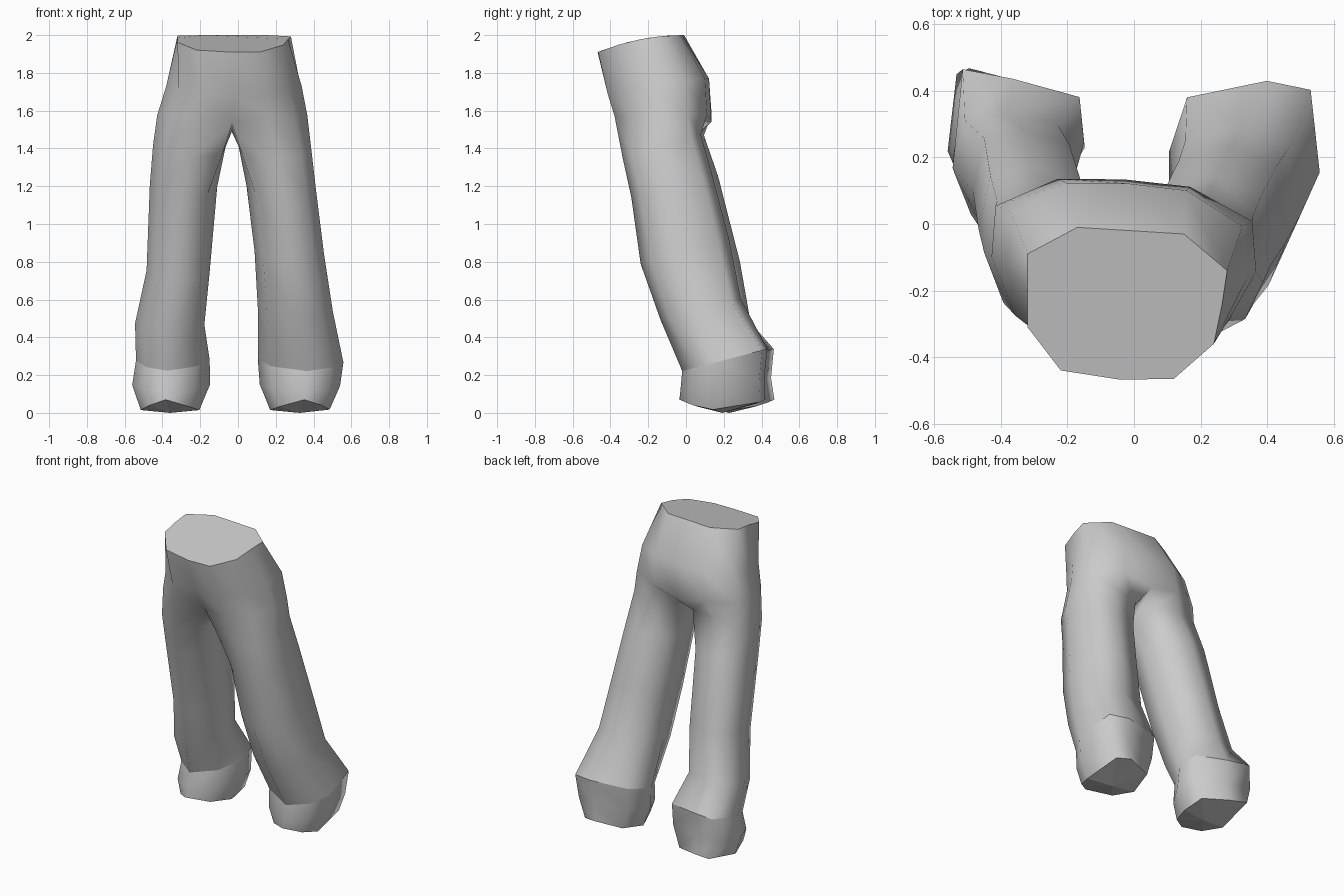
import bpy, bmesh, math

if "Cube" in bpy.data.objects:
    bpy.data.objects.remove(bpy.data.objects["Cube"])

cloth = bpy.data.materials.new("grey_cloth")
cloth.diffuse_color = (0.6, 0.6, 0.6, 1)
cloth.use_nodes = True
cloth.node_tree.nodes["Principled BSDF"].inputs["Base Color"].default_value = cloth.diffuse_color
bm = bmesh.new()


def bridge(a, b):
    """Quads between two rings of equal length."""
    n = len(a)
    for i in range(n):
        j = (i + 1) % n
        bm.faces.new((a[i], a[j], b[j], b[i]))


def sharpen(ring):
    for i, v in enumerate(ring):
        e = bm.edges.get((v, ring[(i + 1) % len(ring)]))
        if e:
            e.smooth = False


# Waist: front centre, right side, back centre, left side
waist_xy = [(-.04, -.468), (.12, -.465), (.24, -.36), (.265, -.24), (.28, -.14),
            (.15, -.03), (-.01, -.02), (-.17, -.01), (-.32, -.09), (-.32, -.2),
            (-.32, -.31), (-.22, -.44)]
waist = []
for x, y in waist_xy:
    t = min(1, max(0, (y + .468) / .45))
    waist.append(bm.verts.new((x, y, 1.91 + .09 * (1 - (1 - t) ** 2))))

# Hips: half outline mirrored to the other side
half = [(0, -.97), (.47, -1), (.82, -.6), (1, 0), (.97, .6), (.5, .96), (0, 1)]
outline = half + [(-u, v) for u, v in half[5:0:-1]]


def hip_ring(x0, x1, y0, y1, zf, zb, dent, drop):
    ring = []
    for u, v in outline:
        x = (x0 + x1) / 2 + u * (x1 - x0) / 2
        y = (y0 + y1) / 2 + v * (y1 - y0) / 2 * (1 - dent * (u == 0 and v < 0))
        y -= .06 * u * (v > -.1) * (x1 - x0) / 2
        z = zf + (zb - zf) * (v + 1) / 2 - drop * (u == 0)
        ring.append(bm.verts.new((x, y, z)))
    return ring


seat = hip_ring(-.38, .337, -.415, .122, 1.69, 1.77, 0, 0)
thigh_top = hip_ring(-.428, .367, -.378, .134, 1.57, 1.58, .26, .04)
bridge(waist, seat)
bridge(seat, thigh_top)
crotch = bm.verts.new((-.033, -.09, 1.488))

# Legs: z, inner x, outer x, front y, back y, tilt
right = [(1.41, .003, .388, -.335, .078, .3), (1.2, .045, .412, -.29, .14, .26),
         (.85, .088, .456, -.24, .23, .26), (.55, .105, .502, -.135, .29, .27),
         (.28, .105, .558, -.02, .43, .26), (.15, .115, .54, -.03, .415, .16)]
left = [(1.41, -.066, -.45, -.30, .095, .3), (1.2, -.11, -.467, -.235, .17, .26),
        (.75, -.15, -.484, -.12, .285, .26), (.47, -.178, -.545, -.03, .335, .27),
        (.28, -.15, -.54, .025, .465, .26), (.15, -.148, -.56, .01, .45, .16)]
# Cross-sections; each leg is turned a little and the cuffs are squarer at the back
right_leg = [(-.75, -.64), (.05, -1), (.72, -.76), (1, -.22), (.85, .76),
             (.1, 1), (-.75, .82), (-1, .05)]
left_leg = [(-.72, -.76), (0, -1), (.7, -.68), (1, .08), (.8, .87),
            (.1, 1), (-.73, .78), (-1, -.05)]
right_cuff = [(-.68, -.58), (.15, -1), (.74, -.68), (1, -.22), (.88, .88),
              (.3, 1), (-.76, .78), (-1, .05)]
left_cuff = [(-.62, -.6), (.15, -1), (.72, -.66), (1, -.05), (.87, 1),
             (.1, .87), (-.93, .62), (-1, 0)]


def make_leg(top, stations, section, cuff, hem):
    prev = top
    for k, (z, xi, xo, y0, y1, tilt) in enumerate(stations):
        ring = []
        for i, (u, v) in enumerate(cuff if k > 3 else section):
            if k == 0 and i in (0, 6):
                u = -.9
            hy = (y1 - y0) / 2
            x = (xi + xo) / 2 + u * (xo - xi) / 2
            ring.append(bm.verts.new((x, (y0 + y1) / 2 + v * hy, z + tilt * v * hy)))
        bridge(prev, ring)
        if k == 4:
            sharpen(ring)
        prev = ring
    # Hem narrows under the cuff and closes with a shallow sole
    xi, xo, y0, y1 = hem
    ring = []
    for u, v in cuff:
        x = (xi + xo) / 2 + u * (xo - xi) / 2
        y = (y0 + y1) / 2 + v * (y1 - y0) / 2
        ring.append(bm.verts.new((x, y, .015 + .055 * v * v)))
    bridge(prev, ring)
    sharpen(ring)
    low = bm.verts.new(((xi + xo) / 2, (y0 + y1) / 2, 0))
    return [bm.faces.new((ring[i], ring[(i + 1) % 8], low)) for i in range(8)]


soles = make_leg(thigh_top[0:7] + [crotch], right, right_leg, right_cuff,
                 (.17, .485, -.035, .42))
left_top = [thigh_top[0]] + thigh_top[:5:-1] + [crotch]
soles += make_leg(left_top, left, left_leg, left_cuff, (-.205, -.515, -.01, .468))

for f in bm.faces:
    f.smooth = f not in soles
# Flat closed waist
bm.faces.new(waist).smooth = False
sharpen(waist)
bmesh.ops.recalc_face_normals(bm, faces=bm.faces[:])

mesh = bpy.data.meshes.new("trousers")
bm.to_mesh(mesh)
bm.free()
mesh.materials.append(cloth)
obj = bpy.data.objects.new("trousers", mesh)
bpy.context.collection.objects.link(obj)
